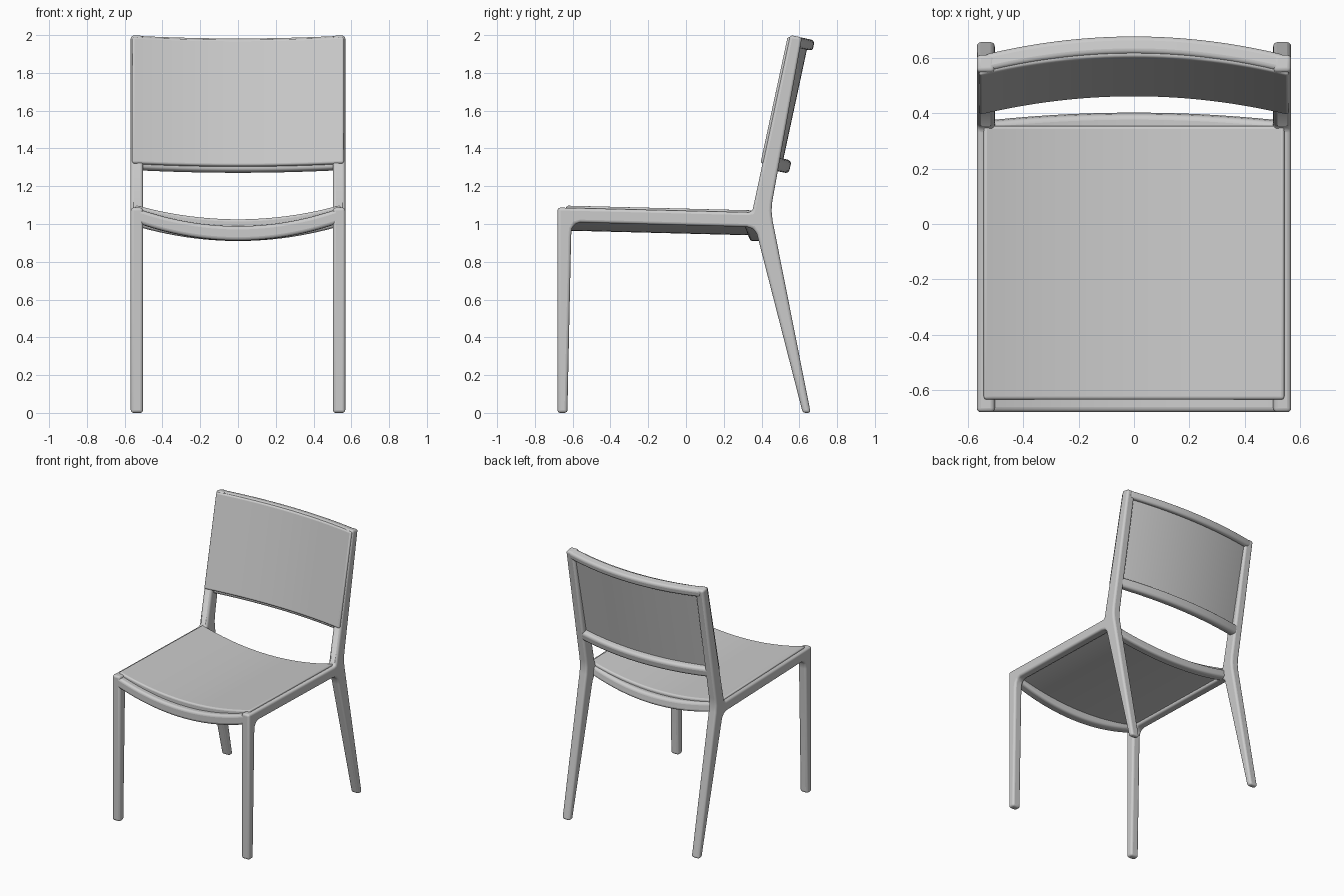
import bpy, bmesh

if "Cube" in bpy.data.objects:
    bpy.data.objects.remove(bpy.data.objects["Cube"])


def make_object(name, rings, bevel):
    """Skin a list of equal-length rings, cap both ends, round and smooth it."""
    bm = bmesh.new()
    loops = [[bm.verts.new(p) for p in ring] for ring in rings]
    n = len(loops[0])
    for a, b in zip(loops, loops[1:]):
        for i in range(n):
            j = (i + 1) % n
            bm.faces.new((a[i], a[j], b[j], b[i]))
    bm.faces.new(loops[0])
    bm.faces.new(loops[-1])
    bmesh.ops.recalc_face_normals(bm, faces=bm.faces)
    mesh = bpy.data.meshes.new(name)
    bm.to_mesh(mesh)
    bm.free()
    obj = bpy.data.objects.new(name, mesh)
    bpy.context.collection.objects.link(obj)
    mod = obj.modifiers.new("rounding", 'BEVEL')
    mod.width = bevel
    mod.segments = 4
    mod.limit_method = 'ANGLE'
    mod.angle_limit = 0.6
    bpy.ops.object.select_all(action='DESELECT')
    obj.select_set(True)
    bpy.context.view_layer.objects.active = obj
    bpy.ops.object.shade_smooth_by_angle(angle=0.7)
    return obj


def bowed_part(name, profile, half_width, bow, bevel, steps=32):
    """Sweep a y-z profile across x; the middle is displaced by bow (y, z)."""
    rings = []
    for i in range(steps + 1):
        t = 2 * i / steps - 1
        k = 1 - t * t
        rings.append([(t * half_width, y + bow[0] * k, z + bow[1] * k) for y, z in profile])
    return make_object(name, rings, bevel)


# Side frames: front leg, seat rail, back leg and leaning post in one outline
outline = [
    (-0.68, 0), (-0.68, 1.087), (0.33, 1.062), (0.348, 1.066), (0.354, 1.08),
    (0.55, 2.0), (0.614, 1.988), (0.457, 1.12), (0.453, 1.07), (0.458, 1.02),
    (0.66, 0), (0.618, 0), (0.385, 0.91), (0.374, 0.95), (0.355, 0.975), (0.32, 0.985),
    (-0.56, 1.008), (-0.588, 1.0), (-0.604, 0.975), (-0.608, 0.94), (-0.628, 0)]
for side, label in ((-1, "left"), (1, "right")):
    make_object(label + "_side_frame",
                [[(side * x, y, z) for y, z in outline] for x in (0.503, 0.568)], 0.017)

# Sagging seat rails
bowed_part("front_seat_rail",
           [(-0.68, 1.01), (-0.68, 1.086), (-0.608, 1.084), (-0.608, 1.008)],
           0.545, (0, -0.097), 0.018)
bowed_part("rear_seat_rail",
           [(0.305, 0.99), (0.305, 1.058), (0.365, 1.058), (0.375, 0.99)],
           0.545, (0.03, -0.08), 0.018)

# Sagging seat panel
bowed_part("seat",
           [(-0.635, 1.04), (-0.635, 1.10), (0.355, 1.075), (0.355, 1.015)],
           0.543, (0, -0.075), 0.012)

# Backrest rails bowed backwards
lean_bow = (0.067, -0.014)
bowed_part("top_back_rail",
           [(0.538, 1.945), (0.55, 2.0), (0.614, 1.986), (0.603, 1.93)],
           0.545, lean_bow, 0.018)
bowed_part("lower_back_rail",
           [(0.412, 1.295), (0.427, 1.365), (0.492, 1.35), (0.477, 1.281)],
           0.545, lean_bow, 0.02)

# Bowed backrest panel
bowed_part("backrest",
           [(0.392, 1.323), (0.536, 1.993), (0.583, 1.983), (0.439, 1.313)],
           0.56, lean_bow, 0.012)
